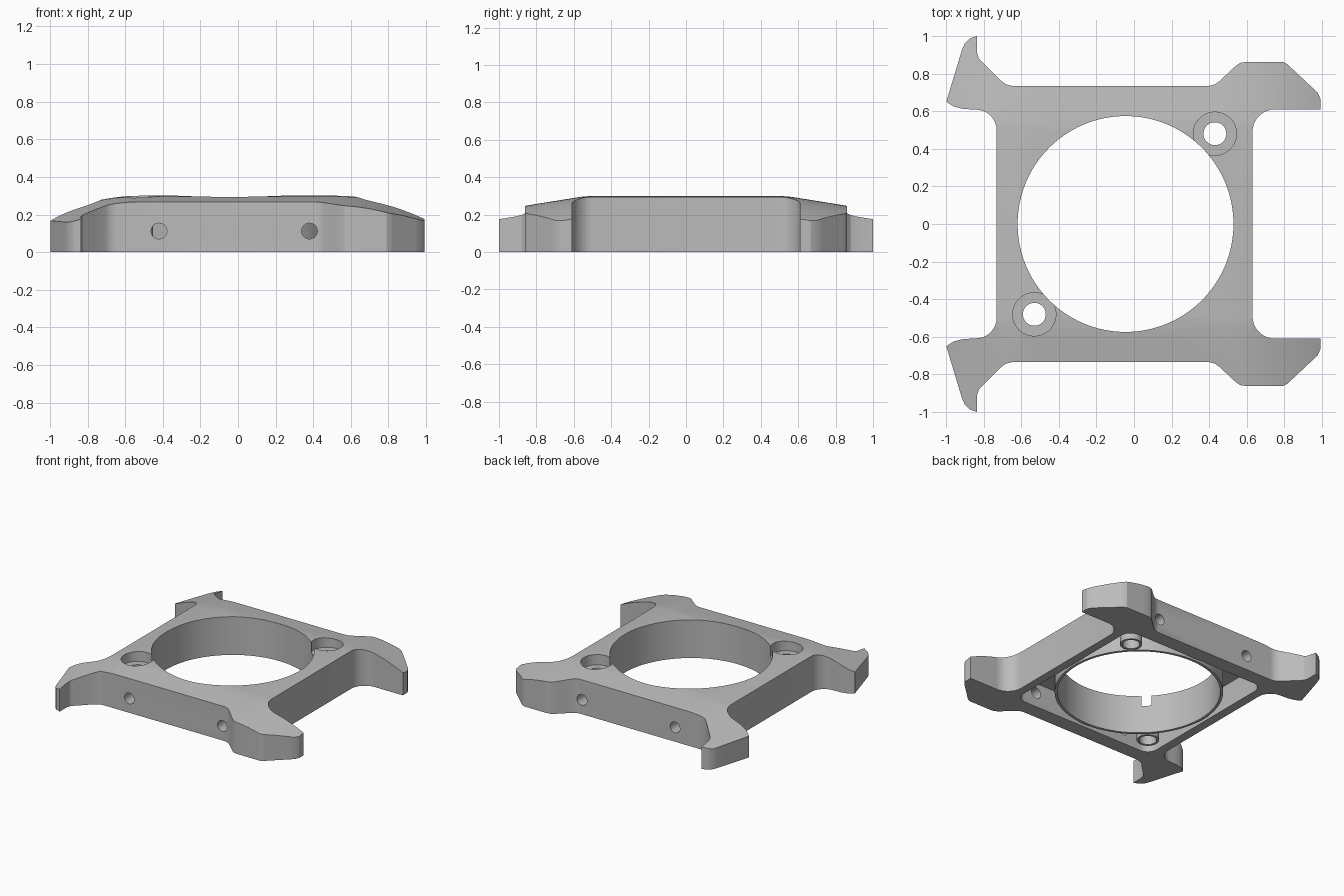
import bpy, bmesh
from math import sin, cos, pi, radians
from mathutils import Matrix

cube = bpy.data.objects.get("Cube")
if cube:
    bpy.data.objects.remove(cube, do_unlink=True)

HEIGHT = 0.30
CENTRE = -0.045          # x of the big round opening
SCREWS = [(0.43, 0.48), (-0.53, -0.48)]

grey = bpy.data.materials.new("plain grey")
grey.use_nodes = True
colour = (0.5, 0.5, 0.5, 1)
grey.diffuse_color = colour
grey.node_tree.nodes["Principled BSDF"].inputs["Base Color"].default_value = colour


def arc(cx, cy, r, start, end, steps=8):
    angles = [radians(start + (end - start) * i / steps) for i in range(steps + 1)]
    return [(cx + r * cos(a), cy + r * sin(a)) for a in angles]


def circle(cx, cy, r, steps=48):
    return arc(cx, cy, r, 0, 360, steps)[:-1]


def prism(name, points, z0, z1, turn=None):
    """Extrude a flat outline between two heights."""
    bm = bmesh.new()
    base = bm.faces.new([bm.verts.new((x, y, z0)) for x, y in points])
    new = bmesh.ops.extrude_face_region(bm, geom=[base])["geom"]
    bmesh.ops.translate(bm, vec=(0, 0, z1 - z0),
                        verts=[v for v in new if isinstance(v, bmesh.types.BMVert)])
    bmesh.ops.recalc_face_normals(bm, faces=bm.faces)
    if turn:
        bm.transform(turn)
    mesh = bpy.data.meshes.new(name)
    bm.to_mesh(mesh)
    bm.free()
    obj = bpy.data.objects.new(name, mesh)
    bpy.context.collection.objects.link(obj)
    mesh.materials.append(grey)
    return obj


def combine(target, tool, operation):
    """Apply a boolean and discard the tool."""
    bpy.context.view_layer.objects.active = target
    mod = target.modifiers.new(operation.lower(), "BOOLEAN")
    mod.operation, mod.object, mod.solver = operation, tool, "EXACT"
    bpy.ops.object.modifier_apply(modifier=mod.name)
    bpy.data.objects.remove(tool, do_unlink=True)


# Outline of the back half: inner flank, hooked arm, long edge, broad arm
half = arc(-0.84, 0.498, 0.11, 0, 90)
half += [(-0.91, 0.612), (-0.96, 0.625), (-0.998, 0.65), (-0.915, 0.925),
         (-0.90, 0.96), (-0.875, 0.985), (-0.835, 1.0), (-0.835, 0.91),
         (-0.825, 0.88), (-0.80, 0.855), (-0.705, 0.76), (-0.68, 0.742), (-0.65, 0.735),
         (0.40, 0.735), (0.43, 0.742), (0.455, 0.76), (0.54, 0.84), (0.565, 0.857),
         (0.60, 0.862), (0.79, 0.862), (0.815, 0.85), (0.975, 0.70), (0.992, 0.665),
         (0.992, 0.61)]
half += arc(0.75, 0.49, 0.12, 90, 180)
outline = half + [(x, -y) for x, y in reversed(half)]
frame = prism("frame_body", outline, 0, HEIGHT)

# Slice the blank, then let its top fall away towards the arms
bm = bmesh.new()
bm.from_mesh(frame.data)
cuts = [0.52 + 0.06 * i for i in range(8)]
for side in (-1, 1):
    for axis, levels in (((1, 0, 0), cuts), ((0, 1, 0), [0.5, 0.56])):
        for c in levels:
            bmesh.ops.bisect_plane(bm, geom=bm.verts[:] + bm.edges[:] + bm.faces[:],
                                   plane_co=[a * c * side for a in axis], plane_no=axis)
for v in bm.verts:
    if v.co.z > HEIGHT / 2:
        drop_x = 0.5 * max(0, abs(v.co.x) - 0.52) ** 2
        over = max(0, abs(v.co.y) - 0.5)
        drop_y = 1.33 * over ** 2 if over < 0.06 else 0.16 * over - 0.0048
        v.co.z -= drop_x + drop_y
bmesh.ops.triangulate(bm, faces=[f for f in bm.faces if f.normal.z > 0.5])
bm.normal_update()
bm.to_mesh(frame.data)
bm.free()

# Hollow underside with rounded corners
x0, x1, y1, r = -0.66, 0.565, 0.62, 0.08
pocket = (arc(x1 - r, y1 - r, r, 0, 90) + arc(x0 + r, y1 - r, r, 90, 180)
          + arc(x0 + r, r - y1, r, 180, 270) + arc(x1 - r, r - y1, r, 270, 360))
combine(frame, prism("pocket", pocket, -0.1, 0.19), "DIFFERENCE")

# Collar and screw posts
combine(frame, prism("collar", circle(CENTRE, 0, 0.594, 96), 0.003, 0.24), "UNION")
for x, y in SCREWS:
    combine(frame, prism("screw_post", circle(x, y, 0.079), 0.003, 0.21), "UNION")

# Big opening, screw holes and their counterbores
combine(frame, prism("opening", circle(CENTRE, 0, 0.574, 96), -0.1, 0.5), "DIFFERENCE")
for x, y in SCREWS:
    combine(frame, prism("screw_hole", circle(x, y, 0.061, 32), -0.1, 0.5), "DIFFERENCE")
    combine(frame, prism("counterbore", circle(x, y, 0.115), 0.22, 0.5), "DIFFERENCE")

# Small round holes through the front and back walls
for side in (-1, 1):
    for x in (-0.42, 0.38):
        turn = Matrix.Translation((x, 0, 0.112)) @ Matrix.Rotation(-side * pi / 2, 4, "X")
        combine(frame, prism("side_hole", circle(0, 0, 0.042, 24), 0.58, 0.82, turn),
                "DIFFERENCE")

bpy.ops.object.select_all(action="DESELECT")
frame.select_set(True)
bpy.context.view_layer.objects.active = frame
bpy.ops.object.shade_smooth_by_angle(angle=radians(25))
